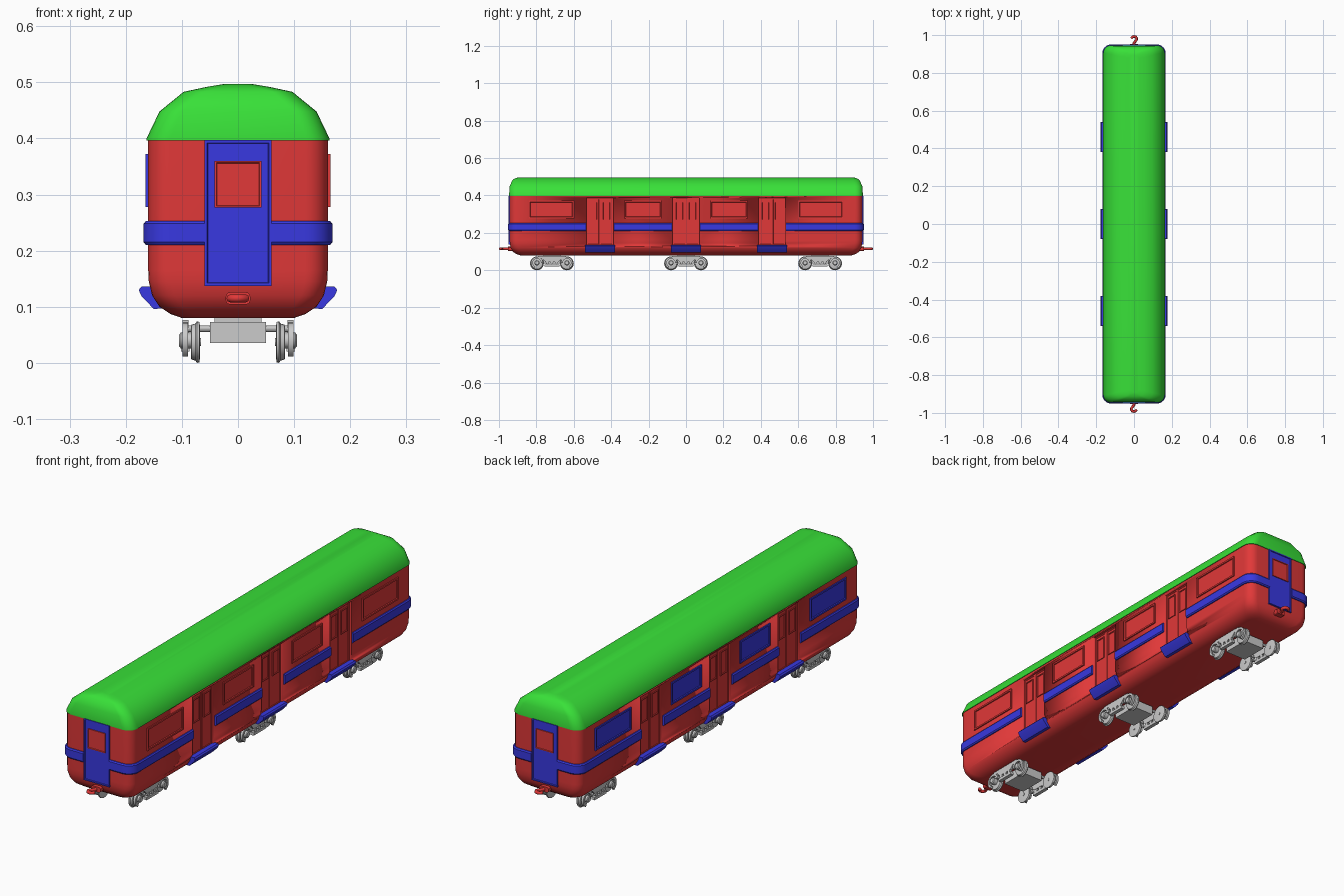
import bpy, bmesh
from math import sin, cos, pi, radians
from mathutils import Matrix, Vector

if "Cube" in bpy.data.objects:
    bpy.data.objects.remove(bpy.data.objects["Cube"])


def material(name, rgb):
    m = bpy.data.materials.new(name)
    m.diffuse_color = (*rgb, 1)
    m.use_nodes = True
    m.node_tree.nodes["Principled BSDF"].inputs["Base Color"].default_value = m.diffuse_color
    return m


RED = material("red_paint", (0.75, 0.04, 0.04))
BLUE = material("blue_paint", (0.04, 0.04, 0.75))
GREEN = material("green_paint", (0.04, 0.75, 0.04))


def make(name, solids, mat=None, angle=30):
    """Each solid is a list of point rings, lofted together and capped."""
    bm = bmesh.new()
    for rings in solids:
        vs = [[bm.verts.new(p) for p in r] for r in rings]
        n = len(vs[0])
        for a, b in zip(vs, vs[1:]):
            for i in range(n):
                j = (i + 1) % n
                bm.faces.new((a[i], a[j], b[j], b[i]))
        bm.faces.new(vs[0][::-1])
        bm.faces.new(vs[-1])
    return finish(name, bm, mat, angle)


def finish(name, bm, mat, angle=30):
    bmesh.ops.recalc_face_normals(bm, faces=bm.faces)
    me = bpy.data.meshes.new(name)
    bm.to_mesh(me)
    bm.free()
    if mat:
        me.materials.append(mat)
    ob = bpy.data.objects.new(name, me)
    bpy.context.collection.objects.link(ob)
    bpy.ops.object.select_all(action='DESELECT')
    ob.select_set(True)
    bpy.context.view_layer.objects.active = ob
    bpy.ops.object.shade_smooth_by_angle(angle=radians(angle))
    return ob


def box(x0, x1, y0, y1, z0, z1):
    return [[(x0, y0, z), (x1, y0, z), (x1, y1, z), (x0, y1, z)] for z in (z0, z1)]


def rounded_ring(z, hx, hy, r, seg=6):
    pts = []
    for k, (sx, sy) in enumerate([(1, 1), (-1, 1), (-1, -1), (1, -1)]):
        for i in range(seg + 1):
            a = (k + i / seg) * pi / 2
            pts.append((sx * (hx - r) + r * cos(a), sy * (hy - r) + r * sin(a), z))
    return pts


def prism_x(profile, x0, x1):
    return [[(x, y, z) for y, z in profile] for x in (x0, x1)]


def disc_x(y, z, steps, n=24):
    """Turned shape along x; steps are (x, radius)."""
    return [[(x, y + r * cos(2 * pi * i / n), z + r * sin(2 * pi * i / n))
             for i in range(n)] for x, r in steps]


def flip(solid, sx=1, sy=1):
    return [[(x * sx, y * sy, z) for x, y, z in r] for r in solid]


def panel(name, loc, w, h, thick, rim, depth, turn, mat):
    """Framed panel facing -y, turned about z; loc is the centre of its back."""
    bm = bmesh.new()
    bmesh.ops.create_cube(bm, size=1, matrix=Matrix.Translation((0, -thick / 2, 0))
                          @ Matrix.Diagonal((w, thick, h, 1)))
    bm.faces.ensure_lookup_table()
    face = min(bm.faces, key=lambda f: f.calc_center_median().y)
    bmesh.ops.inset_region(bm, faces=[face], thickness=rim)
    bmesh.ops.inset_region(bm, faces=[face], thickness=0.002)
    bmesh.ops.translate(bm, verts=face.verts, vec=(0, depth, 0))
    bm.transform(Matrix.Translation(loc) @ Matrix.Rotation(turn, 4, 'Z'))
    return finish(name, bm, mat)


DOORS = (-0.46, 0, 0.46)

# Body shell with tucked-under floor
body = make("body", [[rounded_ring(z, hx, hy, 0.04) for z, hx, hy in [
    (0.080, 0.100, 0.885), (0.087, 0.120, 0.908), (0.100, 0.140, 0.926),
    (0.120, 0.153, 0.937), (0.145, 0.159, 0.942), (0.165, 0.160, 0.943),
    (0.400, 0.160, 0.943)]]], RED, 40)

# Side door recesses
cutter = make("door_recess_cutter", [box(s * 0.148, s * 0.2, y - 0.072, y + 0.072, 0.13, 0.387)
                                     for y in DOORS for s in (1, -1)])
cutter.hide_render = True
cutter.hide_viewport = True
mod = body.modifiers.new("door_recesses", 'BOOLEAN')
mod.object = cutter
mod.operation = 'DIFFERENCE'
mod.solver = 'EXACT'

# Roof
make("roof", [[rounded_ring(z, hx, hy, r) for z, hx, hy, r in [
    (0.396, 0.163, 0.946, 0.042), (0.400, 0.163, 0.946, 0.042), (0.448, 0.140, 0.943, 0.04),
    (0.483, 0.097, 0.928, 0.035), (0.492, 0.055, 0.912, 0.03), (0.497, 0.025, 0.895, 0.02)]]],
    GREEN, 50)

# Belt stripe: four corner pieces and four straight pieces
PROFILE = [(-0.006, 0.210), (0.004, 0.210), (0.008, 0.215),
           (0.008, 0.248), (0.004, 0.253), (-0.006, 0.253)]


def belt_ring(x, y, nx, ny):
    return [(x + nx * o, y + ny * o, z) for o, z in PROFILE]


corner = [belt_ring(0.06, -0.943, 0, -1)]
for i in range(9):
    a = -pi / 2 + i * pi / 16
    corner.append(belt_ring(0.12 + 0.04 * cos(a), -0.903 + 0.04 * sin(a), cos(a), sin(a)))
corner.append(belt_ring(0.16, -0.535, 1, 0))
straight = [belt_ring(0.16, -0.385, 1, 0), belt_ring(0.16, -0.075, 1, 0)]
make("belt_stripe", [flip(p, sx, sy) for p in (corner, straight)
                     for sx in (1, -1) for sy in (1, -1)], BLUE)

# Door steps
STEP = [(0.135, 0.097), (0.150, 0.096), (0.172, 0.119), (0.177, 0.130),
        (0.172, 0.136), (0.150, 0.136)]
make("door_steps", [flip([[(x, y + d, z) for x, z in STEP] for d in (-0.08, 0.08)], s)
                    for y in DOORS for s in (1, -1)], BLUE)

for s, side in ((1, "right"), (-1, "left")):
    turn = s * pi / 2
    # Side windows
    for i, y in enumerate((-0.72, -0.23, 0.23, 0.72)):
        panel(f"{side}_window_{i + 1}", (s * 0.158, y, 0.325), 0.24 if i in (0, 3) else 0.2,
              0.094, 0.007, 0.01, 0.004, turn, RED if s > 0 else BLUE)
    # Double sliding doors with tall windows
    for i, y in enumerate(DOORS):
        for d in (-0.035, 0.035):
            panel(f"{side}_door_{i + 1}_leaf", (s * 0.146, y + d, 0.259), 0.068, 0.25,
                  0.006, 0.006, 0.002, turn, RED)
            panel(f"{side}_door_{i + 1}_window", (s * 0.149, y + d, 0.317), 0.044, 0.1,
                  0.005, 0.005, 0.003, turn, RED)

for s, end in ((-1, "front"), (1, "back")):
    turn = 0 if s < 0 else pi
    # End doors
    panel(f"{end}_door", (0, s * 0.935, 0.267), 0.12, 0.26, 0.014, 0.007, 0.003, turn, BLUE)
    panel(f"{end}_door_window", (0, s * 0.944, 0.318), 0.083, 0.083, 0.006, 0.004, 0.003,
          turn, RED)
    # Coupling hook and its mount
    cu = bpy.data.curves.new(f"{end}_hook", 'CURVE')
    cu.dimensions = '3D'
    cu.bevel_depth = 0.007
    cu.bevel_resolution = 2
    cu.use_fill_caps = True
    path = [(0, 0.93), (0, 0.958), (0.006, 0.966), (0.013, 0.974), (0.014, 0.983),
            (0.009, 0.991), (0, 0.993), (-0.009, 0.990), (-0.014, 0.982)]
    sp = cu.splines.new('POLY')
    sp.points.add(len(path) - 1)
    for p, (x, y) in zip(sp.points, path):
        p.co = (x * s, y * s, 0.115, 1)
    cu.materials.append(RED)
    bpy.context.collection.objects.link(bpy.data.objects.new(f"{end}_hook", cu))
    make(f"{end}_hook_mount", [[[(x, s * y, z + 0.115) for x, z, _ in
                                 [(px, py, 0) for px, py, _ in rounded_ring(0, 0.022, 0.011, 0.008, 3)]]
                                for y in (0.92, 0.953)]], RED)

# Bogie parts, modelled once around y = 0
WHEEL = [(0.068, 0.030), (0.069, 0.036), (0.073, 0.037), (0.076, 0.033), (0.083, 0.031), (0.084, 0.028)]
FRAME = [(-0.075, 0.062), (-0.05, 0.062), (-0.035, 0.045), (0.035, 0.045), (0.05, 0.062),
         (0.075, 0.062), (0.075, 0.076), (-0.075, 0.076)]
wheels, frames = [], []
for s in (1, -1):
    frames.append(flip(prism_x(FRAME, 0.088, 0.099), s))
    # spring box between the wheels
    frames.append(flip(box(0.086, 0.102, -0.04, 0.04, 0.02, 0.032), s))
    for d in (-0.025, 0, 0.025):
        frames.append(flip(disc_x(d, 0.04, [(0.089, 0.008), (0.101, 0.008)], 12), s))
    for d in (-1, 1):
        y = d * 0.08
        wheels.append(flip(disc_x(y, 0.037, WHEEL), s))
        frames.append(flip(disc_x(y, 0.04, [(0.08, 0.014), (0.102, 0.014), (0.105, 0.010)], 16), s))
        # curled guard over the axle box
        arc = [[(x, y + d * r * cos(a), 0.04 + r * sin(a)) for x, r in
                ((0.089, 0.022), (0.099, 0.022), (0.099, 0.032), (0.089, 0.032))]
               for a in [pi * (1.0 - 1.35 * i / 14) for i in range(15)]]
        frames.append(flip(arc, s))
axles = [disc_x(d, z, [(-0.095, 0.006), (0.095, 0.006)], 12)
         for d, z in ((-0.05, 0.061), (0.05, 0.061))]
axles += [disc_x(d, 0.037, [(s * 0.066, 0.007), (s * 0.09, 0.007)], 12)
          for d in (-0.08, 0.08) for s in (1, -1)]
bolster = [box(-0.05, 0.05, -0.06, 0.06, 0.035, 0.073),
           box(-0.042, 0.042, -0.045, 0.045, 0.07, 0.085)]
for part, solids in (("wheels", wheels), ("side_frames", frames),
                     ("axles", axles), ("bolster", bolster)):
    ob = make(f"middle_bogie_{part}", solids)
    for where, y in (("front", -0.717), ("back", 0.717)):
        copy = bpy.data.objects.new(f"{where}_bogie_{part}", ob.data)
        copy.location.y = y
        bpy.context.collection.objects.link(copy)
